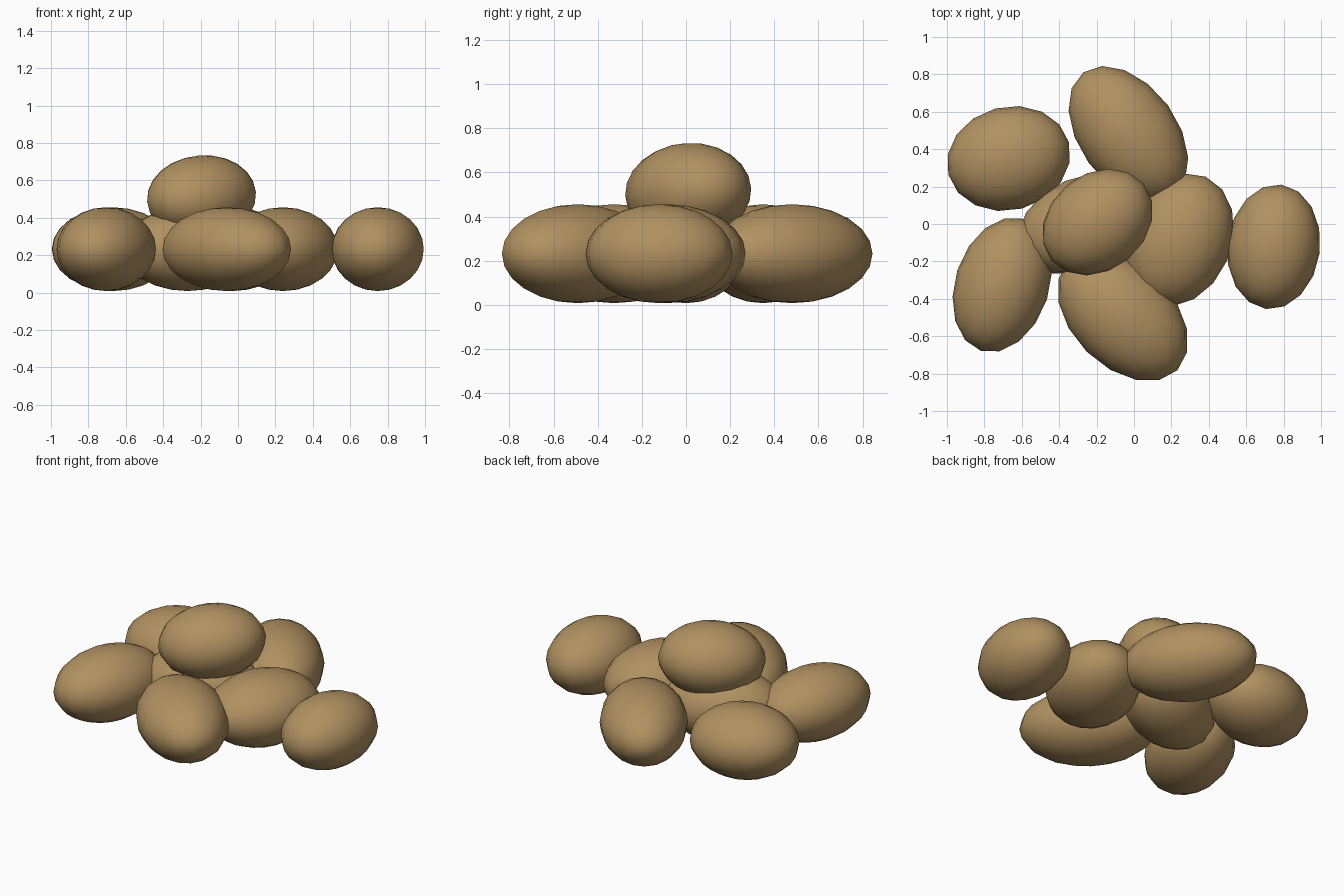
import bpy
from math import radians

if "Cube" in bpy.data.objects:
    bpy.data.objects.remove(bpy.data.objects["Cube"])

skin = bpy.data.materials.new("potato skin tan")
skin.diffuse_color = (0.44, 0.285, 0.12, 1)
skin.use_nodes = True
skin.node_tree.nodes["Principled BSDF"].inputs["Base Color"].default_value = skin.diffuse_color


def potato(name, center, half_sizes, turn, tilt=(0, 0)):
    """A smooth stretched ball, turned about z and slightly tilted."""
    bpy.ops.mesh.primitive_uv_sphere_add(segments=16, ring_count=12, radius=1)
    ob = bpy.context.object
    ob.name = name
    ob.scale = half_sizes
    ob.rotation_euler = (radians(tilt[0]), radians(tilt[1]), radians(turn))
    ob.location = center
    ob.data.materials.append(skin)
    bpy.ops.object.shade_smooth()


# Bottom layer: x, y, half length, half width, turn
layer = [
    (-0.67, 0.35, 0.334, 0.277, 15),
    (-0.705, -0.325, 0.371, 0.252, 72),
    (-0.03, 0.48, 0.409, 0.262, 126),
    (-0.06, -0.49, 0.413, 0.273, -45),
    (0.24, -0.085, 0.367, 0.281, 67),
    (0.747, -0.122, 0.335, 0.248, 83),
    (-0.27, 0.0, 0.365, 0.25, 23),
]
for i, (x, y, a, b, turn) in enumerate(layer):
    potato(f"potato_{i + 1}", (x, y, 0.232), (a, b, 0.224), turn)

# Potato resting on top of the pile
potato("top_potato", (-0.195, 0.01, 0.511), (0.322, 0.257, 0.222), 40, (-1, -5))
